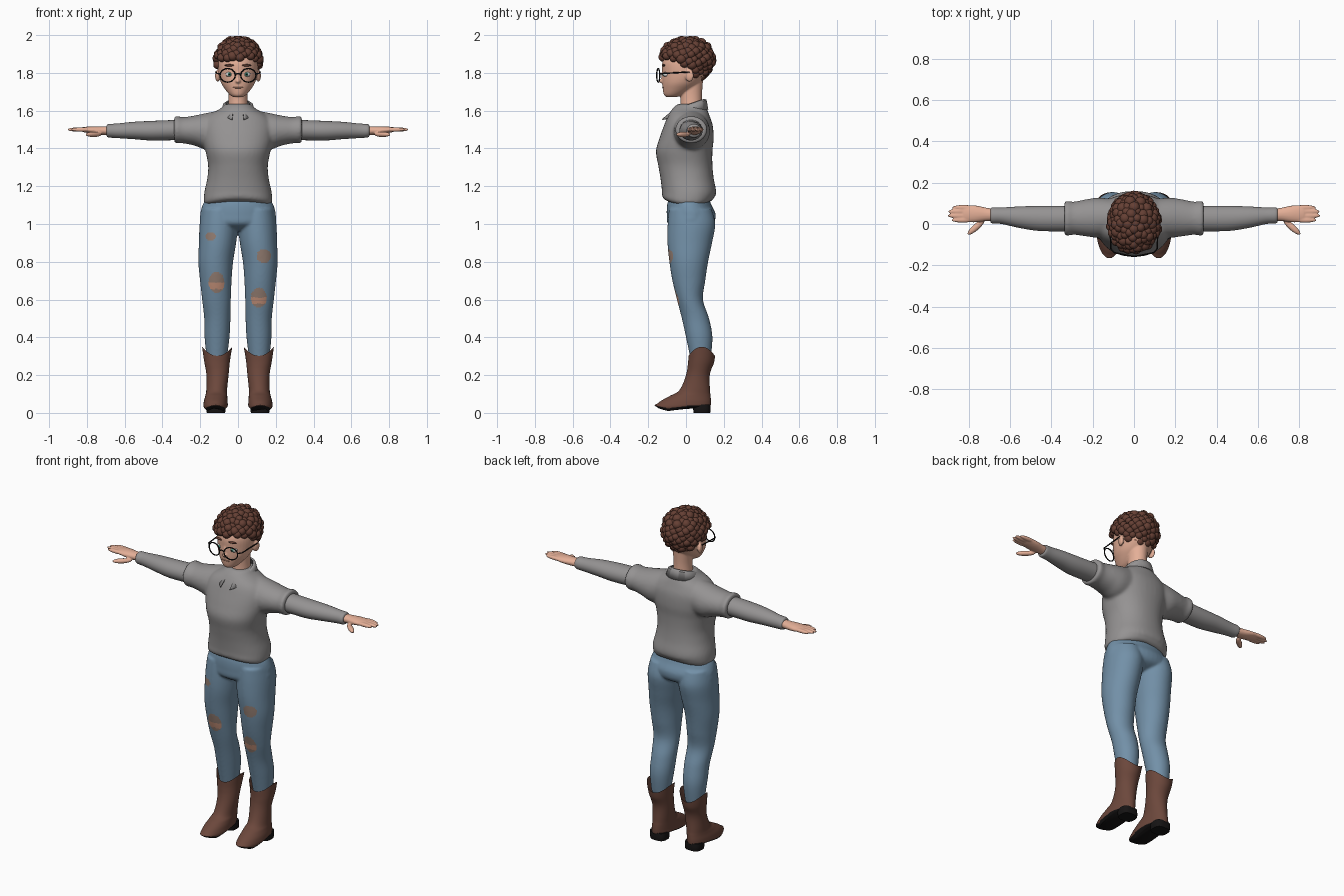
import bpy
import bmesh
import math
import random
from mathutils import Matrix, Vector

random.seed(4)
if "Cube" in bpy.data.objects:
    bpy.data.objects.remove(bpy.data.objects["Cube"], do_unlink=True)


def material(name, red, green, blue):
    mat = bpy.data.materials.new(name)
    mat.use_nodes = True
    mat.diffuse_color = (red, green, blue, 1)
    shader = next(n for n in mat.node_tree.nodes if n.type == 'BSDF_PRINCIPLED')
    shader.inputs["Base Color"].default_value = (red, green, blue, 1)
    return mat


SKIN = material("skin", .78, .43, .31)
SHIRT = material("grey shirt", .3, .29, .29)
DENIM = material("blue denim", .17, .28, .39)
FRAYED = material("frayed denim", .3, .21, .17)
BARE = material("skin under denim", .55, .28, .19)
HAIR = material("brown hair", .13, .05, .034)
BOOT = material("boot leather", .15, .064, .045)
BLACK = material("black", .008, .007, .007)
WHITE = material("eye white", .75, .72, .7)
GREEN = material("green iris", .05, .25, .17)


def blend(p0, p1, p2, p3, t):
    """Smooth interpolation between two cross-sections."""
    return [b + t / 2 * (c - a + t * (2 * a - 5 * b + 4 * c - d + t * (3 * (b - c) + d - a)))
            for a, b, c, d in zip(p0, p1, p2, p3)]


def loft(bm, rings, axis='Z', side=1, sides=40, steps=6, power=1.0, open_top=False):
    """Skin cross-sections (station, low, high, low, high) along an axis."""
    keys = [rings[0]] + list(rings) + [rings[-1]]
    sections = [blend(*keys[i:i + 4], s / steps) for i in range(len(rings) - 1) for s in range(steps)]
    sections.append(rings[-1])
    loops = []
    for t, a0, a1, b0, b1 in sections:
        loop = []
        for k in range(sides):
            angle = math.tau * k / sides
            c, s = math.cos(angle), math.sin(angle)
            a = (a0 + a1) / 2 + (a1 - a0) / 2 * math.copysign(abs(c) ** power, c)
            b = (b0 + b1) / 2 + (b1 - b0) / 2 * math.copysign(abs(s) ** power, s)
            loop.append(bm.verts.new((a * side, b, t) if axis == 'Z' else (t * side, a, b)))
        loops.append(loop)
    for low, high in zip(loops, loops[1:]):
        for k in range(sides):
            n = (k + 1) % sides
            bm.faces.new((low[k], low[n], high[n], high[k]))
    bm.faces.new(loops[0])
    if not open_top:
        bm.faces.new(loops[-1])
    return [v for loop in loops for v in loop]


def wide(rings):
    """Centred sections given as (height, half width, front, back)."""
    return [(z, -w, w, f, b) for z, w, f, b in rings]


def ball(bm, loc, size, turn=0):
    m = Matrix.Translation(loc) @ Matrix.Rotation(turn, 4, 'Z') @ Matrix.Diagonal((*size, 1))
    bmesh.ops.create_icosphere(bm, subdivisions=3, radius=1, matrix=m)


def finish(name, bm, *mats, voxel=0, smooth=5):
    bmesh.ops.recalc_face_normals(bm, faces=bm.faces)
    mesh = bpy.data.meshes.new(name)
    bm.to_mesh(mesh)
    bm.free()
    ob = bpy.data.objects.new(name, mesh)
    bpy.context.collection.objects.link(ob)
    for mat in mats:
        mesh.materials.append(mat)
    bpy.ops.object.select_all(action='DESELECT')
    ob.select_set(True)
    bpy.context.view_layer.objects.active = ob
    if voxel:
        merge = ob.modifiers.new("merge", 'REMESH')
        merge.mode, merge.voxel_size = 'VOXEL', voxel
        relax = ob.modifiers.new("relax", 'SMOOTH')
        relax.iterations = smooth
        for modifier in ("merge", "relax"):
            bpy.ops.object.modifier_apply(modifier=modifier)
    bpy.ops.object.shade_smooth_by_angle(angle=math.radians(50))
    return ob


def wire(name, points, radius, mat):
    curve = bpy.data.curves.new(name, 'CURVE')
    curve.dimensions, curve.bevel_depth, curve.bevel_resolution = '3D', radius, 2
    spline = curve.splines.new('POLY')
    spline.points.add(len(points) - 1)
    for p, co in zip(spline.points, points):
        p.co = (*co, 1)
    curve.materials.append(mat)
    bpy.context.collection.objects.link(bpy.data.objects.new(name, curve))


# Shirt: torso and short sleeves merged into one soft surface
bm = bmesh.new()
torso = loft(bm, wide([(1.1, .165, -.1, .135), (1.12, .18, -.125, .15), (1.17, .178, -.127, .16),
                       (1.24, .163, -.135, .147), (1.31, .158, -.147, .14), (1.385, .172, -.159, .14),
                       (1.45, .187, -.142, .146), (1.52, .19, -.117, .142), (1.57, .16, -.097, .126),
                       (1.61, .095, -.072, .11), (1.635, .07, -.045, .095)]), power=.9)
for v in torso:
    if v.co.z < 1.15:
        v.co.z += .022 - .8 * v.co.x ** 2
SLEEVE = [(.08, -.05, .12, 1.4, 1.605), (.17, -.066, .127, 1.395, 1.587), (.23, -.06, .12, 1.415, 1.574),
          (.29, -.052, .108, 1.427, 1.566), (.325, -.057, .112, 1.427, 1.572), (.338, -.05, .105, 1.434, 1.565)]
for side in (1, -1):
    loft(bm, SLEEVE, 'X', side)
finish("shirt", bm, SHIRT, voxel=.009)

# Long undersleeves
FOREARM = [(.3, -.035, .088, 1.445, 1.552), (.45, -.034, .088, 1.442, 1.546), (.55, -.02, .085, 1.449, 1.541),
           (.64, 0, .08, 1.455, 1.532), (.685, .003, .08, 1.458, 1.529), (.695, .01, .074, 1.465, 1.522)]
for side, label in ((1, "left"), (-1, "right")):
    bm = bmesh.new()
    loft(bm, FOREARM, 'X', side)
    finish(label + "_undersleeve", bm, SHIRT)

    # Hand: palm, four fingers and thumb merged
    bm = bmesh.new()
    loft(bm, [(.67, .016, .072, 1.47, 1.518), (.72, .014, .08, 1.472, 1.517), (.77, .008, .09, 1.477, 1.517),
              (.82, .01, .09, 1.487, 1.513), (.83, .02, .08, 1.492, 1.508)], 'X', side)
    for y, reach in ((.019, .885), (.04, .903), (.061, .9), (.08, .88)):
        ball(bm, (side * (reach - .055), y, 1.5), (.057, .0125, .0115))
    ball(bm, (side * .765, -.015, 1.474), (.055, .016, .014), -side * .72)
    finish(label + "_hand", bm, SKIN, voxel=.0045, smooth=3)

# Folded collar, open at the front
bm = bmesh.new()
rows = []
for k in range(41):
    a = math.radians(-160 + 8 * k)
    front = (1 - math.cos(a)) / 2
    fold = .075 + .085 * front ** 2
    rim = [(.064 * math.sin(a), .03 + .068 * math.cos(a), 1.66 - .045 * front),
           (.076 * math.sin(a), .03 + (.076 + .02 * front) * math.cos(a), 1.655 - .05 * front),
           (.09 * math.sin(a), .03 + (.01 + fold) * math.cos(a), 1.605 - .055 * front ** 2)]
    rows.append([bm.verts.new(p) for p in rim])
for left, right in zip(rows, rows[1:]):
    for k in (0, 1):
        bm.faces.new((left[k], right[k], right[k + 1], left[k + 1]))
collar = finish("collar", bm, SHIRT)
thick = collar.modifiers.new("cloth", 'SOLIDIFY')
thick.thickness, thick.offset = .007, 0

# Trousers: legs and seat merged, with torn patches on the front
bm = bmesh.new()
LEG = [(.28, .06, .165, .025, .13), (.4, .045, .177, 0, .14), (.5, .04, .179, -.022, .122),
       (.6, .038, .19, -.048, .09), (.7, .034, .201, -.072, .102), (.8, .026, .21, -.088, .117),
       (.9, .01, .207, -.098, .138), (1, 0, .203, -.097, .155), (1.08, .01, .19, -.09, .135)]
for side in (1, -1):
    loft(bm, LEG, 'Z', side)
loft(bm, wide([(.965, .07, -.04, .06), (1, .19, -.095, .14), (1.05, .2, -.102, .157),
               (1.1, .188, -.1, .135), (1.14, .165, -.09, .12)]))
trousers = finish("trousers", bm, DENIM, FRAYED, BARE, voxel=.007)
RIPS = [(-.145, .935, .028, .022, 0), (.137, .83, .038, .036, 0), (-.113, .69, .042, .055, 1), (.11, .61, .042, .052, 1)]
for face in trousers.data.polygons:
    for x, z, w, h, skin in RIPS:
        u, v = (face.center.x - x) / w, (face.center.z - z) / h
        if face.normal.y < 0 and u * u + v * v < 1:
            face.material_index = 2 if skin and -.6 < v < 0 else 1

# Boots with scalloped tops, arched soles and heels
SHAFT = [(.01, .07, .172, -.145, .12), (.03, .055, .183, -.166, .13), (.06, .055, .181, -.138, .132),
         (.09, .057, .173, -.085, .13), (.12, .058, .168, -.035, .127), (.2, .05, .167, 0, .126),
         (.28, .042, .18, .01, .147), (.35, .03, .19, .013, .154)]
for side, label in ((1, "left"), (-1, "right")):
    bm = bmesh.new()
    for v in loft(bm, SHAFT, 'Z', side, open_top=True):
        z, y = v.co.z, v.co.y
        if z > .22:
            v.co.z -= (z - .22) / .13 * .048 * ((y - .083) / .07) ** 2
        elif z < .05:
            arch = max(0, min(1, (y + .09) / .12)) * .025 + max(0, -y - .1) * .4
            v.co.z += arch * (1 - z / .05)
    boot = finish(label + "_boot", bm, BOOT, BLACK)
    for face in boot.data.polygons:
        face.material_index = int(face.normal.z < -.45 and face.center.z < .07)
    bm = bmesh.new()
    loft(bm, [(0, .068, .165, .04, .128), (.02, .066, .168, .038, .13), (.045, .068, .168, .036, .128)],
         'Z', side, power=.7)
    finish(label + "_heel", bm, BLACK)

# Head, neck, nose and ears merged
bm = bmesh.new()
loft(bm, wide([(1.672, .025, -.105, -.05), (1.685, .045, -.117, -.01), (1.715, .07, -.123, .04),
               (1.75, .091, -.126, .08), (1.8, .104, -.126, .115), (1.86, .106, -.124, .125),
               (1.92, .09, -.09, .1), (1.95, .05, -.04, .06)]))
loft(bm, wide([(1.56, .06, -.04, .09), (1.63, .052, -.03, .085), (1.69, .05, -.03, .085), (1.76, .055, -.03, .09)]))
ball(bm, (0, -.125, 1.757), (.014, .018, .013))
ball(bm, (0, -.12, 1.785), (.009, .012, .03))
for side in (1, -1):
    ball(bm, (side * .108, .018, 1.785), (.012, .024, .032), side * -.3)
finish("head", bm, SKIN, voxel=.005, smooth=3)

# Mouth
bm = bmesh.new()
ball(bm, (0, -.121, 1.722), (.03, .005, .004))
finish("mouth", bm, BARE)

# Eyes, brows and round glasses
for side, label in ((1, "left"), (-1, "right")):
    for part, mat, depth, size, height in (("eye", WHITE, -.104, (.021, .018, .014), 1.792),
                                           ("iris", GREEN, -.116, (.01, .008, .01), 1.792),
                                           ("pupil", BLACK, -.121, (.005, .005, .005), 1.792),
                                           ("brow", HAIR, -.118, (.026, .007, .006), 1.84)):
        bm = bmesh.new()
        ball(bm, (side * .045, depth, height), size, side * .15)
        finish(label + "_" + part, bm, mat)
    ring = [(side * .055 + .04 * math.cos(k * math.tau / 32), -.147 + .008 * math.cos(k * math.tau / 32) * side,
             1.787 + .036 * math.sin(k * math.tau / 32)) for k in range(33)]
    wire(label + "_rim", ring, .0035, BLACK)
    wire(label + "_temple", [(side * .095, -.139, 1.795), (side * .112, -.12, 1.797), (side * .118, .02, 1.805)],
         .0035, BLACK)
wire("bridge", [(-.016, -.155, 1.792), (0, -.156, 1.797), (.016, -.155, 1.792)], .0035, BLACK)

# Curly hair: overlapping curls spread over the skull above the hairline
bm = bmesh.new()
COUNT = 210
for k in range(COUNT):
    up = 1 - 2 * (k + .5) / COUNT
    turn = k * math.pi * (3 - math.sqrt(5))
    flat = math.sqrt(1 - up * up)
    p = Vector((.11 * flat * math.cos(turn), .004 + .129 * flat * math.sin(turn), 1.868 + .107 * up))
    hairline = 1.875 if p.y < -.03 else 1.835 if p.y < .045 else 1.74
    if p.z > hairline:
        r = random.uniform(.021, .029)
        jitter = Vector([random.uniform(-.004, .004) for _ in range(3)])
        m = Matrix.Translation(p + jitter) @ Matrix.Diagonal((r, r, r * .95, 1))
        bmesh.ops.create_icosphere(bm, subdivisions=2, radius=1, matrix=m)
ball(bm, (0, .012, 1.89), (.107, .122, .085))
finish("curly_hair", bm, HAIR)
